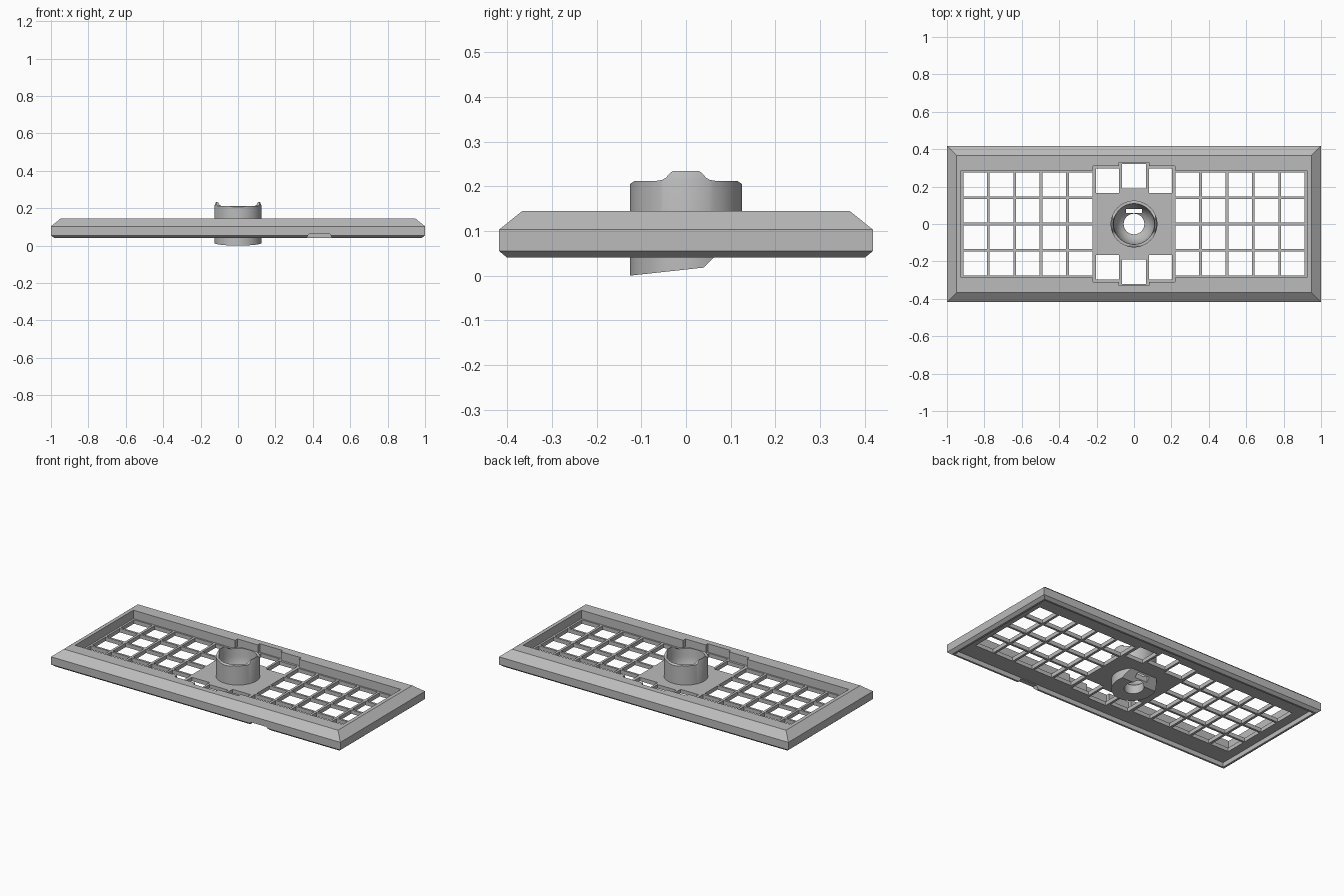
import bpy, bmesh, math
from mathutils import Vector

cube = bpy.data.objects.get("Cube")
if cube:
    bpy.data.objects.remove(cube, do_unlink=True)

grey = bpy.data.materials.new("plain grey")
grey.use_nodes = True
grey.diffuse_color = (0.5, 0.5, 0.5, 1)
grey.node_tree.nodes["Principled BSDF"].inputs["Base Color"].default_value = (0.5, 0.5, 0.5, 1)


def make_object(name, bm):
    bmesh.ops.recalc_face_normals(bm, faces=bm.faces)
    mesh = bpy.data.meshes.new(name)
    bm.to_mesh(mesh)
    bm.free()
    mesh.materials.append(grey)
    obj = bpy.data.objects.new(name, mesh)
    bpy.context.collection.objects.link(obj)
    return obj


def add_box(bm, x0, x1, y0, y1, z0, z1):
    verts = bmesh.ops.create_cube(bm, size=1)["verts"]
    for v in verts:
        v.co = Vector(((x0 + x1) / 2 + v.co.x * (x1 - x0),
                       (y0 + y1) / 2 + v.co.y * (y1 - y0),
                       (z0 + z1) / 2 + v.co.z * (z1 - z0)))


def add_prism(bm, points, place, start, end):
    """Extrude a 2D outline; place(u, v, w) maps it into space."""
    a = [bm.verts.new(place(u, v, start)) for u, v in points]
    b = [bm.verts.new(place(u, v, end)) for u, v in points]
    bm.faces.new(a)
    bm.faces.new(b[::-1])
    for i in range(len(a)):
        j = (i + 1) % len(a)
        bm.faces.new((a[i], b[i], b[j], a[j]))


def cut(obj, bm):
    cutter = make_object("cutter", bm)
    cutter.hide_render = True
    mod = obj.modifiers.new("cut", 'BOOLEAN')
    mod.operation = 'DIFFERENCE'
    mod.solver = 'EXACT'
    mod.object = cutter
    bpy.ops.object.select_all(action='DESELECT')
    bpy.context.view_layer.objects.active = obj
    obj.select_set(True)
    bpy.ops.object.modifier_apply(modifier=mod.name)
    bpy.data.objects.remove(cutter, do_unlink=True)


def smooth(obj):
    bpy.ops.object.select_all(action='DESELECT')
    bpy.context.view_layer.objects.active = obj
    obj.select_set(True)
    bpy.ops.object.shade_smooth_by_angle(angle=math.radians(30))


UNDER, FLOOR = 0.068, 0.092

# Bevelled tray frame with a shallow hollow underneath: (inset, height) rings
bm = bmesh.new()
rings = []
for inset, z in [(0.03, UNDER), (0.03, 0.04), (0.018, 0.04), (0, 0.055),
                 (0, 0.103), (0.052, 0.145)]:
    x, y = 1 - inset, 0.418 - inset
    rings.append([bm.verts.new((sx * x, sy * y, z))
                  for sx, sy in ((-1, -1), (1, -1), (1, 1), (-1, 1))])
for low, high in zip(rings, rings[1:]):
    for i in range(4):
        j = (i + 1) % 4
        bm.faces.new((low[i], low[j], high[j], high[i]))
bm.faces.new(rings[0])
bm.faces.new(rings[-1])
frame = make_object("grille_frame", bm)

# Stepped recess down to the grille floor
for hx, hy in [(0.925, 0.287), (0.22, 0.31), (0.08, 0.33)]:
    bm = bmesh.new()
    add_box(bm, -hx, hx, -hy, hy, FLOOR, 0.3)
    cut(frame, bm)

# Grille openings, five columns by four rows on each side, and six by the hub
cells = [(s * (0.2855 + 0.141 * col), -0.2123 + 0.1415 * row, 0.063, 0.064)
         for s in (-1, 1) for col in range(5) for row in range(4)]
cells += [(sx * 0.141, sy * 0.231, 0.062, 0.065) for sx in (-1, 1) for sy in (-1, 1)]
cells += [(0, sy * 0.255, 0.065, 0.066) for sy in (-1, 1)]
bm = bmesh.new()
for x, y, hx, hy in cells:
    add_box(bm, x - hx, x + hx, y - hy, y + hy, 0, 0.12)
cut(frame, bm)

# Seat for the hub
bm = bmesh.new()
bmesh.ops.create_cone(bm, cap_ends=True, segments=64, radius1=0.115, radius2=0.115, depth=0.5)
cut(frame, bm)

# Finger notch in the lower front edge
bm = bmesh.new()
add_prism(bm, [(0.36, 0.03), (0.51, 0.03), (0.49, 0.063), (0.38, 0.063)],
          lambda u, v, w: (u, w, v), -0.5, -0.36)
cut(frame, bm)

# Hub: a turned socket with a bowl and a drain hole
profile = [(0.055, -0.05), (0.125, -0.05), (0.125, 0.214), (0.118, 0.234), (0.112, 0.234),
           (0.108, 0.205), (0.108, 0.165), (0.102, 0.13), (0.09, 0.1), (0.074, 0.078), (0.055, 0.064)]
SEGMENTS = 72
bm = bmesh.new()
loops = []
for k in range(SEGMENTS):
    a = math.tau * k / SEGMENTS
    loops.append([bm.verts.new((r * math.cos(a), r * math.sin(a), z)) for r, z in profile])
for k in range(SEGMENTS):
    p, q = loops[k], loops[(k + 1) % SEGMENTS]
    for i in range(len(profile)):
        j = (i + 1) % len(profile)
        bm.faces.new((p[i], q[i], q[j], p[j]))
hub = make_object("hub_socket", bm)

# Lower the rim in front and behind, leaving a flared tab on each side
rim = [(0.03, 0.3), (0.03, 0.234), (0.037, 0.228), (0.045, 0.219), (0.054, 0.214),
       (0.066, 0.212), (0.115, 0.212), (0.128, 0.203), (0.2, 0.203), (0.2, 0.3)]
bm = bmesh.new()
for s in (-1, 1):
    add_prism(bm, rim, lambda u, v, w: (w, s * u, v), -0.3, 0.3)
cut(hub, bm)

# Slanted underside with a raised back
bm = bmesh.new()
add_prism(bm, [(-0.2, -0.1), (-0.2, -0.006), (-0.125, 0), (0.04, 0.018), (0.088, UNDER),
               (0.2, UNDER), (0.2, -0.1)], lambda u, v, w: (w, u, v), -0.3, 0.3)
cut(hub, bm)

# Slot through the back of the bowl
bm = bmesh.new()
add_box(bm, -0.043, 0.043, 0.06, 0.081, -0.1, 0.14)
cut(hub, bm)
smooth(hub)
